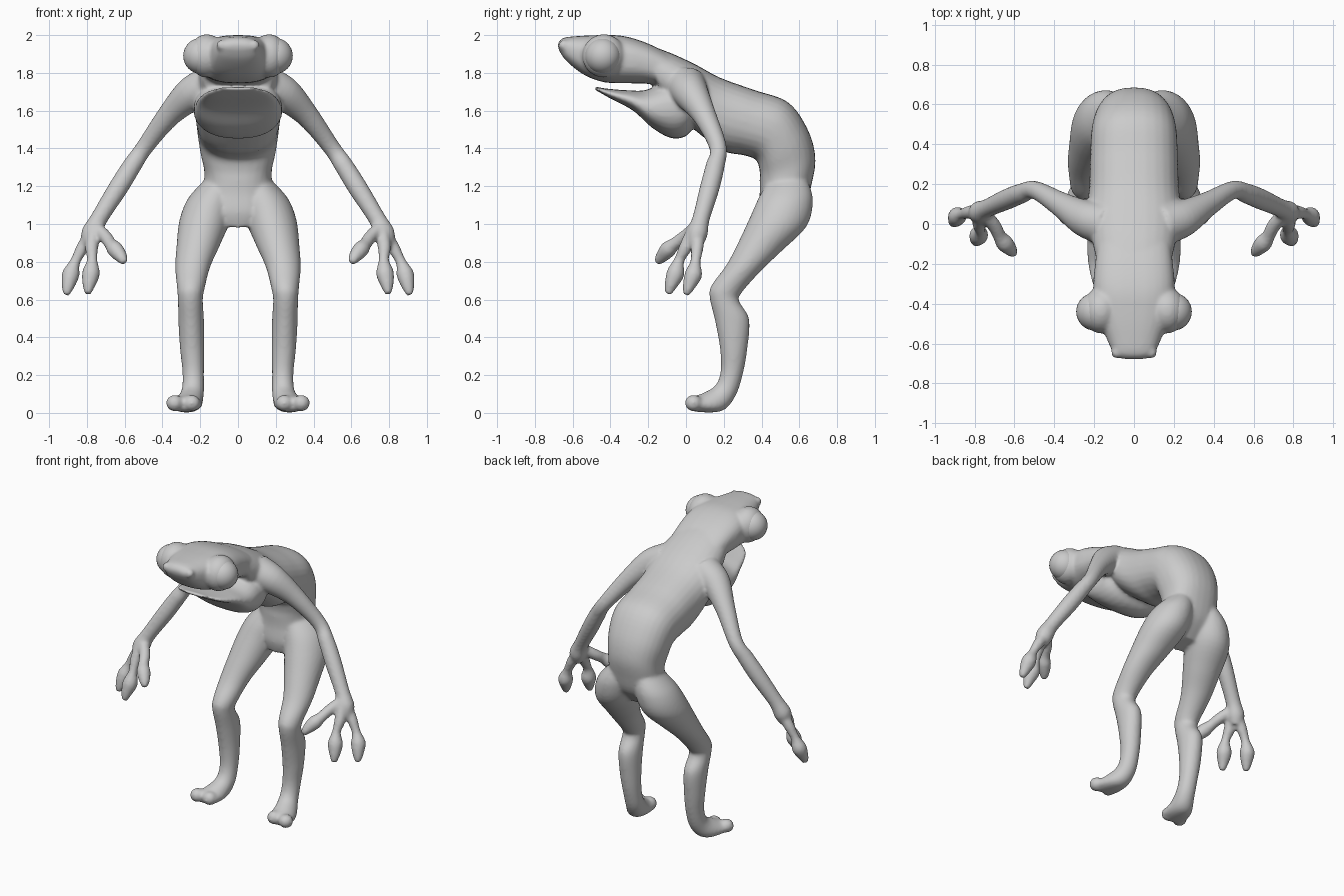
import bpy, bmesh, math
from mathutils import Vector as V

bm = bmesh.new()  # all skin shells are gathered here, then fused


def spline(a, b, c, d, t):
    return 0.5 * (2 * b + (c - a) * t + (2 * a - 5 * b + 4 * c - d) * t * t + (3 * b - a - 3 * c + d) * t ** 3)


def loft(rings, side=1, power=2.0, steps=5, n=28):
    """Skin a smooth tube through rings given as (centre, half axis U, half axis W)."""
    dense = []
    for i in range(len(rings) - 1):
        k = [rings[max(0, min(len(rings) - 1, i + j))] for j in (-1, 0, 1, 2)]
        for s in range(steps):
            dense.append([spline(k[0][m], k[1][m], k[2][m], k[3][m], s / steps) for m in range(3)])
    dense.append(rings[-1])
    loops = []
    for c, u, w in dense:
        loop = []
        for j in range(n):
            a = 2 * math.pi * j / n
            ca, sa = math.cos(a), math.sin(a)
            p = (c + u * math.copysign(abs(ca) ** (2 / power), ca)
                 + w * math.copysign(abs(sa) ** (2 / power), sa))
            loop.append(bm.verts.new((p.x * side, p.y, p.z)))
        loops.append(loop)
    for a, b in zip(loops, loops[1:]):
        for j in range(n):
            bm.faces.new((a[j], a[(j + 1) % n], b[(j + 1) % n], b[j]))
    bm.faces.new(loops[0])
    bm.faces.new(loops[-1])


def slabs(rows):
    """Rows of (x, y1, z1, y2, z2, half width): two side-outline points and a width."""
    out = []
    for x, y1, z1, y2, z2, h in rows:
        p, q = V((x, y1, z1)), V((x, y2, z2))
        out.append(((p + q) / 2, V((h, 0, 0)), (p - q) / 2))
    return out


def tube(rows):
    """Rows of (x, y, z, radius) along a limb."""
    out = []
    for i, (x, y, z, r) in enumerate(rows):
        d = V(rows[min(i + 1, len(rows) - 1)][:3]) - V(rows[max(i - 1, 0)][:3])
        u = d.cross(V((0, 1, 0))).normalized()
        out.append((V((x, y, z)), u * r, d.cross(u).normalized() * r))
    return out


def blob(c, r, side=1, scale=(1, 1, 1)):
    made = bmesh.ops.create_uvsphere(bm, u_segments=24, v_segments=14, radius=r)
    for v in made["verts"]:
        v.co = V(((v.co.x * scale[0] + c[0]) * side, v.co.y * scale[1] + c[1], v.co.z * scale[2] + c[2]))


# Torso, from neck to rump
loft(slabs([
    (0, -.22, 1.955, -.12, 1.66, .19), (0, -.08, 1.905, .0, 1.54, .22),
    (0, .05, 1.845, .08, 1.47, .235), (0, .18, 1.775, .2, 1.385, .225),
    (0, .36, 1.71, .3, 1.365, .22), (0, .54, 1.645, .37, 1.34, .215),
    (0, .645, 1.5, .39, 1.28, .2), (0, .685, 1.35, .39, 1.23, .18),
    (0, .665, 1.21, .39, 1.16, .18), (0, .63, 1.1, .38, 1.06, .18),
    (0, .54, 1.0, .40, .98, .11)]), power=2.3)

# Upper head and snout
loft(slabs([
    (0, -.68, 1.955, -.675, 1.925, .06), (0, -.65, 1.985, -.635, 1.865, .105),
    (0, -.57, 1.995, -.54, 1.79, .145), (0, -.45, 2.0, -.43, 1.75, .19),
    (0, -.33, 1.995, -.30, 1.745, .205), (0, -.2, 1.955, -.19, 1.74, .195),
    (0, -.05, 1.88, -.05, 1.70, .18)]), power=2.6)

# Lower jaw and throat pouch
loft(slabs([
    (0, -.485, 1.73, -.48, 1.71, .09), (0, -.43, 1.718, -.41, 1.67, .165),
    (0, -.31, 1.708, -.28, 1.60, .21), (0, -.21, 1.71, -.18, 1.51, .23),
    (0, -.1, 1.76, -.08, 1.455, .235), (0, .01, 1.78, .0, 1.465, .22),
    (0, .08, 1.75, .05, 1.53, .16)]), power=2.3)

for s in (1, -1):
    # Brow, eyelid and nostril
    blob((.165, -.435, 1.89), .115, s, (.85, 1, 1))
    blob((.085, -.645, 1.945), .03, s)

    # Arm
    loft(tube([
        (.14, .0, 1.73, .11), (.25, .03, 1.685, .092), (.37, .1, 1.57, .062),
        (.495, .17, 1.405, .046), (.56, .155, 1.31, .05), (.635, .125, 1.19, .052),
        (.735, .08, 1.03, .046), (.775, .06, .95, .055), (.79, .045, .89, .04)]), s)

    # Three fingers with round pads
    for f in ([(.75, .07, .99, .035), (.82, .06, .88, .034), (.862, .05, .80, .028), (.885, .04, .735, .047),
               (.90, .015, .67, .034), (.91, .0, .625, .018)],
              [(.76, .05, .99, .035), (.775, .0, .88, .036), (.772, -.035, .81, .028), (.778, -.055, .74, .048),
               (.79, -.08, .675, .034), (.795, -.095, .63, .018)],
              [(.75, .05, .98, .035), (.70, -.01, .93, .035), (.675, -.06, .895, .034), (.65, -.095, .865, .044),
               (.618, -.13, .825, .034), (.6, -.155, .795, .018)]):
        loft(tube(f), s, n=16)

    # Leg
    loft(slabs([
        (.10, .43, 1.22, .64, 1.24, .08), (.14, .385, 1.14, .672, 1.13, .125),
        (.175, .345, 1.05, .64, .99, .135), (.21, .285, .92, .51, .86, .115),
        (.24, .215, .785, .40, .755, .092), (.25, .135, .675, .29, .63, .072),
        (.252, .125, .61, .285, .585, .066), (.248, .155, .48, .335, .495, .068),
        (.243, .18, .34, .325, .34, .064), (.237, .183, .22, .3, .2, .057),
        (.24, .155, .145, .26, .085, .06), (.262, .09, .105, .19, .01, .075),
        (.28, .04, .085, .06, .005, .085), (.285, .02, .065, .025, .02, .06)]), s)
    # Toes
    blob((.335, .04, .052), .046, s, (1, 1, .95))
    blob((.245, .045, .052), .046, s, (1, 1, .95))

bmesh.ops.recalc_face_normals(bm, faces=bm.faces)
mesh = bpy.data.meshes.new("body")
bm.to_mesh(mesh)
bm.free()
body = bpy.data.objects.new("body", mesh)
bpy.context.collection.objects.link(body)

# Fuse the shells into one soft skin
fuse = body.modifiers.new("fuse", 'REMESH')
fuse.mode = 'VOXEL'
fuse.voxel_size = .01
fuse.use_smooth_shade = True
soft = body.modifiers.new("soften", 'SMOOTH')
soft.factor = .5
soft.iterations = 8

# Eyeballs
for s, name in ((1, "left_eye"), (-1, "right_eye")):
    bpy.ops.mesh.primitive_uv_sphere_add(segments=32, ring_count=16, radius=.095, location=(s * .195, -.44, 1.89))
    eye = bpy.context.object
    eye.name = name
    bpy.ops.object.shade_smooth()
